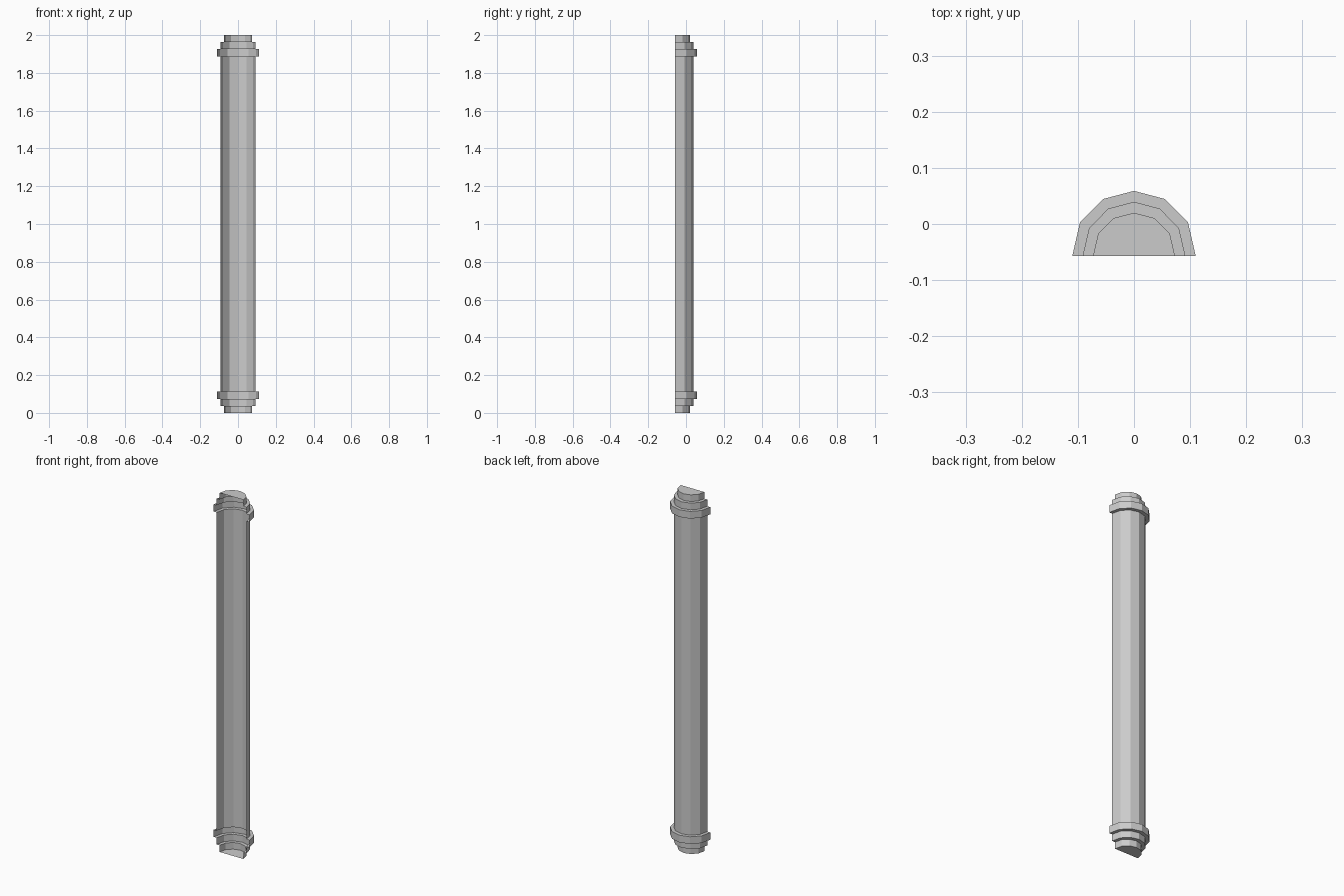
import bpy, bmesh

if "Cube" in bpy.data.objects:
    bpy.data.objects.remove(bpy.data.objects["Cube"])

BACK = -0.057          # y of the open flat side
DEPTH = 1.055          # depth relative to half width

# Half-round cross-section (unit half width), mirrored across x
half = [(1, 0), (0.875, 0.515), (0.5, 0.875)]
section = half + [(0, 1)] + [(-x, y) for x, y in reversed(half)]

# Stepped end profile (half width, z), mirrored for the top end
end = [(0.073, 0), (0.073, 0.037), (0.0915, 0.037), (0.0915, 0.074),
       (0.11, 0.074), (0.11, 0.114), (0.0915, 0.114)]
profile = end + [(r, 2 - z) for r, z in reversed(end)]

# Open half-column shell with collars at both ends
bm = bmesh.new()
rings = [[bm.verts.new((x * r, BACK + y * r * DEPTH, z)) for x, y in section]
         for r, z in profile]
for lo, hi in zip(rings, rings[1:]):
    for i in range(len(section) - 1):
        bm.faces.new((lo[i], lo[i + 1], hi[i + 1], hi[i]))

# End caps
bm.faces.new(list(reversed(rings[0])))
bm.faces.new(rings[-1])

mesh = bpy.data.meshes.new("half_column")
bm.to_mesh(mesh)
bm.free()
bpy.context.collection.objects.link(bpy.data.objects.new("half_column", mesh))
